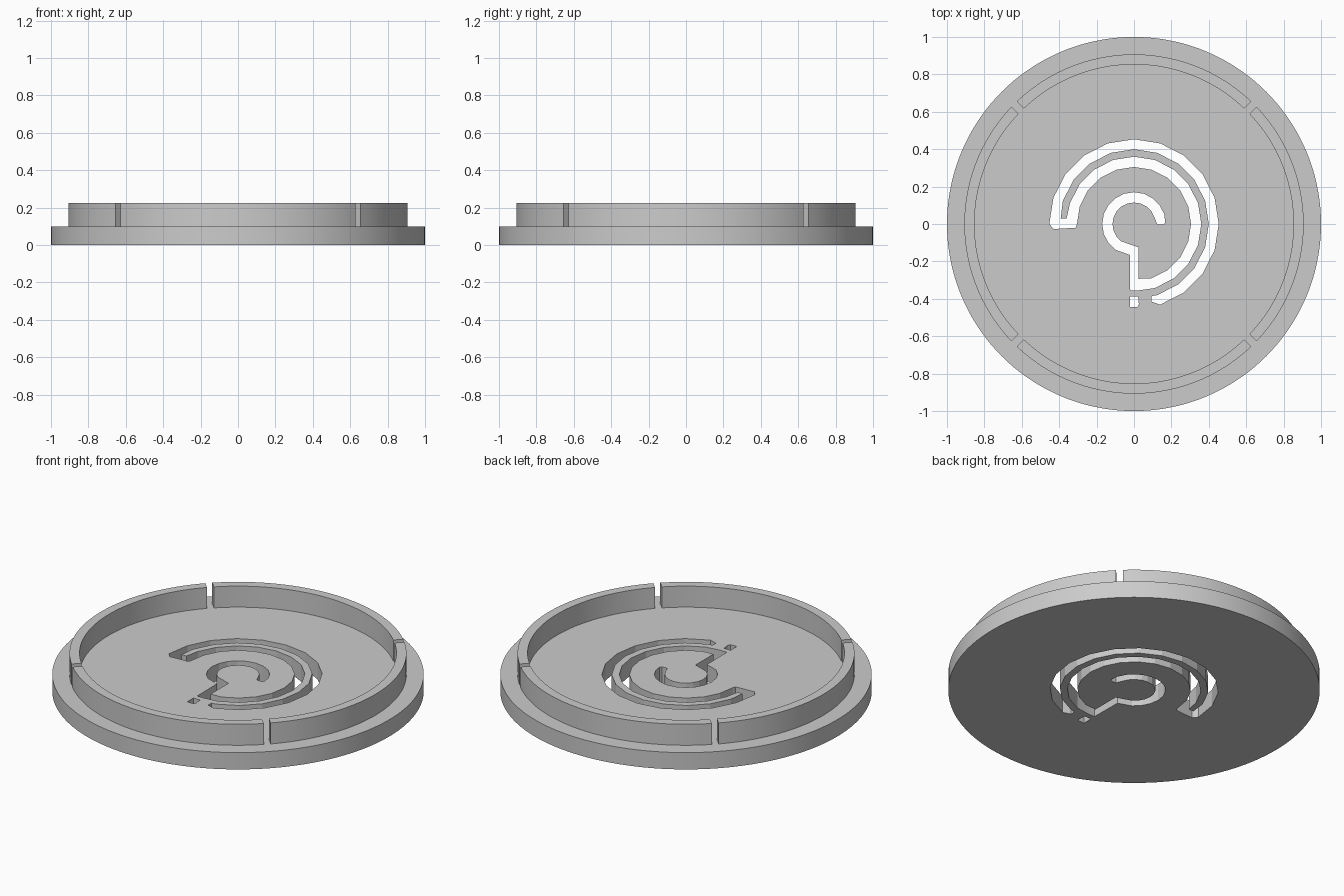
import bpy
import bmesh
from math import cos, sin, asin, radians, pi

cube = bpy.data.objects.get("Cube")
if cube:
    bpy.data.objects.remove(cube, do_unlink=True)

RIM, OUTER, INNER = 1.0, 0.907, 0.853
FLOOR, TOP = 0.1, 0.225
NOTCH = 0.038

grey = bpy.data.materials.new("plain grey")
grey.use_nodes = True
colour = (0.6, 0.6, 0.6, 1)
grey.diffuse_color = colour
grey.node_tree.nodes["Principled BSDF"].inputs["Base Color"].default_value = colour


def arc(radius, start, end, step=18):
    """Points along an arc, angles in degrees."""
    n = max(1, round(abs(end - start) / step))
    angles = [radians(start + (end - start) * i / n) for i in range(n + 1)]
    return [(radius * cos(a), radius * sin(a)) for a in angles]


def prism(name, outline, z0, z1):
    """Extrude a flat outline between two heights."""
    bm = bmesh.new()
    face = bm.faces.new([bm.verts.new((x, y, z0)) for x, y in outline])
    grown = bmesh.ops.extrude_face_region(bm, geom=[face], use_keep_orig=True)
    for v in grown["geom"]:
        if isinstance(v, bmesh.types.BMVert):
            v.co.z = z1
    bmesh.ops.recalc_face_normals(bm, faces=bm.faces)
    mesh = bpy.data.meshes.new(name)
    bm.to_mesh(mesh)
    bm.free()
    mesh.materials.append(grey)
    obj = bpy.data.objects.new(name, mesh)
    bpy.context.collection.objects.link(obj)
    return obj


def activate(obj):
    bpy.ops.object.select_all(action="DESELECT")
    obj.select_set(True)
    bpy.context.view_layer.objects.active = obj


# Round base plate
base = prism("base_plate", arc(RIM, 0, 360, 2.5)[:-1], 0, FLOOR)

# Winding slot: two joined outer arcs, a straight stem and a small inner arc
winding = (
    arc(0.453, 180, -72) + [(0.093, -0.415), (0.095, -0.385)]
    + arc(0.40, -72, 162) + [(-0.392, 0.03), (-0.36, 0.03)]
    + arc(0.36, 162, -72) + [(0.025, -0.355), (-0.02, -0.355), (-0.022, -0.165)]
    + arc(0.17, 234, 18) + [(0.167, 0.01), (0.16, -0.003), (0.125, -0.003)]
    + arc(0.115, 18, 234) + [(0.025, -0.125), (0.025, -0.293)]
    + arc(0.305, -72, 180) + [(-0.312, -0.02), (-0.43, -0.027)]
)
# Small separate opening below the stem
small = [(-0.022, -0.387), (0.022, -0.387), (0.026, -0.43),
         (0.018, -0.445), (-0.022, -0.445)]

# Cut both openings through the plate
for label, outline in (("winding_slot", winding), ("small_slot", small)):
    cutter = prism(label + "_cutter", outline, -0.1, FLOOR + 0.1)
    cutter.hide_render = True
    cut = base.modifiers.new(label, "BOOLEAN")
    cut.operation = "DIFFERENCE"
    cut.solver = "EXACT"
    cut.object = cutter
    activate(base)
    bpy.ops.object.modifier_apply(modifier=cut.name)
    bpy.data.objects.remove(cutter, do_unlink=True)

# Raised wall in four quarters, with parallel-sided notches on the diagonals
parts = [base]
gap_out = asin(NOTCH / 2 / OUTER) * 180 / pi
gap_in = asin(NOTCH / 2 / INNER) * 180 / pi
for side, start in (("left", -45), ("back", 45), ("right", 135), ("front", 225)):
    outline = (arc(OUTER, start + gap_out, start + 90 - gap_out, 2.5)
               + arc(INNER, start + 90 - gap_in, start + gap_in, 2.5))
    parts.append(prism(side + "_wall", outline, FLOOR, TOP))

# Smooth round sides, crisp edges
for obj in parts:
    activate(obj)
    bpy.ops.object.shade_smooth_by_angle(angle=radians(10))
